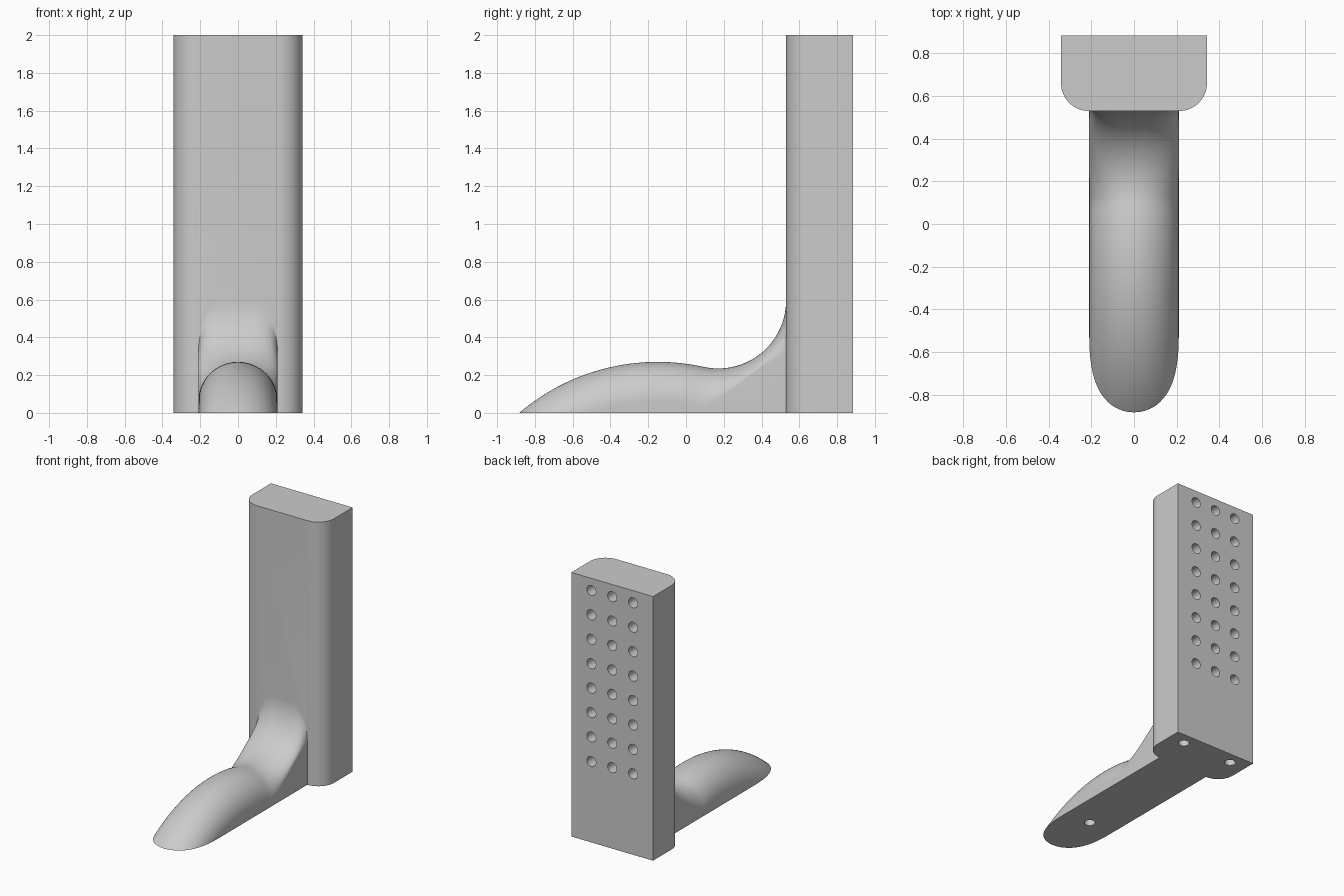
import bpy, bmesh
from math import pi, sin, cos, asin, sqrt
from mathutils import Matrix, Vector

cube = bpy.data.objects.get("Cube")
if cube:
    bpy.data.objects.remove(cube, do_unlink=True)

grey = bpy.data.materials.new("plain grey")
grey.use_nodes = True
grey.diffuse_color = (0.6, 0.6, 0.6, 1)
grey.node_tree.nodes["Principled BSDF"].inputs["Base Color"].default_value = grey.diffuse_color

HALF_COLUMN, FRONT, BACK, HEIGHT = 0.342, 0.53, 0.883, 2.0
CORNER = 0.13
W = 0.21            # foot half width
BLEND = 0.10        # where the toe arc meets the heel sweep
HOLE_R, HOLE_DEPTH = 0.038, 0.15


def make_object(name, bm):
    bmesh.ops.recalc_face_normals(bm, faces=bm.faces)
    mesh = bpy.data.meshes.new(name)
    bm.to_mesh(mesh)
    bm.free()
    mesh.materials.append(grey)
    obj = bpy.data.objects.new(name, mesh)
    bpy.context.collection.objects.link(obj)
    return obj


def apply_boolean(target, other, operation):
    mod = target.modifiers.new(operation, 'BOOLEAN')
    mod.operation, mod.object, mod.solver = operation, other, 'EXACT'
    bpy.ops.object.select_all(action='DESELECT')
    bpy.context.view_layer.objects.active = target
    target.select_set(True)
    bpy.ops.object.modifier_apply(modifier=mod.name)
    bpy.data.objects.remove(other, do_unlink=True)


# Column: extruded plan with two rounded front corners
def make_column():
    right = [(HALF_COLUMN - CORNER + CORNER * sin(a), FRONT + CORNER - CORNER * cos(a))
             for a in (i * pi / 32 for i in range(17))]
    right.append((HALF_COLUMN, BACK))
    plan = right + [(-x, y) for x, y in reversed(right)]
    bm = bmesh.new()
    base = bm.faces.new([bm.verts.new((x, y, 0)) for x, y in plan])
    top = bmesh.ops.extrude_face_region(bm, geom=[base])["geom"]
    bmesh.ops.translate(bm, vec=(0, 0, HEIGHT),
                        verts=[v for v in top if isinstance(v, bmesh.types.BMVert)])
    return make_object("stand", bm)


# Foot: arched sections lofted from toe to column
def ridge_height(y):
    if y <= BLEND:
        return max(0, 0.27 - 1.13 + sqrt(1.13 ** 2 - (y + 0.15) ** 2))
    return 0.595 - sqrt(max(0, 0.36 ** 2 - (y - 0.17) ** 2))


def section(y):
    h = ridge_height(min(y, FRONT))
    t = min(1, max(0, (y - BLEND) / (FRONT - BLEND)))
    flat = 0.09 * t * t
    side = (h - W) * (1 - t) + 0.30 * t
    rise = h - side
    start = asin(min(1, max(0, -side / rise)))
    half = [(W if side > 0 else W * cos(start), 0)]
    for i in range(25):
        a = start + (pi / 2 - start) * i / 24
        half.append((flat + (W - flat) * cos(a), max(0, side + rise * sin(a))))
    return half + [(-x, z) for x, z in reversed(half)]


def make_foot():
    toe, n = -BACK, 40
    stations = [toe + (BLEND - toe) * (i / n) ** 1.6 for i in range(n)]
    stations += [BLEND + (FRONT - BLEND) * sin(i * pi / 48) for i in range(25)]
    stations.append(FRONT + 0.08)
    bm = bmesh.new()
    rings = [[bm.verts.new((x, y, z)) for x, z in section(y)] for y in stations]
    for a, b in zip(rings, rings[1:]):
        for i in range(len(a)):
            j = (i + 1) % len(a)
            bm.faces.new((a[i], a[j], b[j], b[i]))
    bm.faces.new(rings[0])
    bm.faces.new(rings[-1])
    bmesh.ops.remove_doubles(bm, verts=bm.verts, dist=0.0002)
    return make_object("foot", bm)


# Blind holes: a grid in the back and three underneath
def make_cutters():
    bm = bmesh.new()

    def drill(point, axis):
        turn = Vector((0, 0, 1)).rotation_difference(Vector(axis)).to_matrix().to_4x4()
        bmesh.ops.create_cone(bm, cap_ends=True, segments=32, radius1=HOLE_R, radius2=HOLE_R,
                              depth=2 * HOLE_DEPTH, matrix=Matrix.Translation(point) @ turn)

    for row in range(8):
        for col in (-1, 0, 1):
            drill((col * 0.175, BACK, 1.908 - row * 0.185), (0, 1, 0))
    for x, y in ((-0.21, 0.79), (0.21, 0.79), (0, -0.48)):
        drill((x, y, 0), (0, 0, 1))
    cutter = make_object("hole_cutters", bm)
    cutter.hide_render = True
    return cutter


stand = make_column()
apply_boolean(stand, make_foot(), 'UNION')
apply_boolean(stand, make_cutters(), 'DIFFERENCE')
bpy.ops.object.shade_smooth_by_angle()
